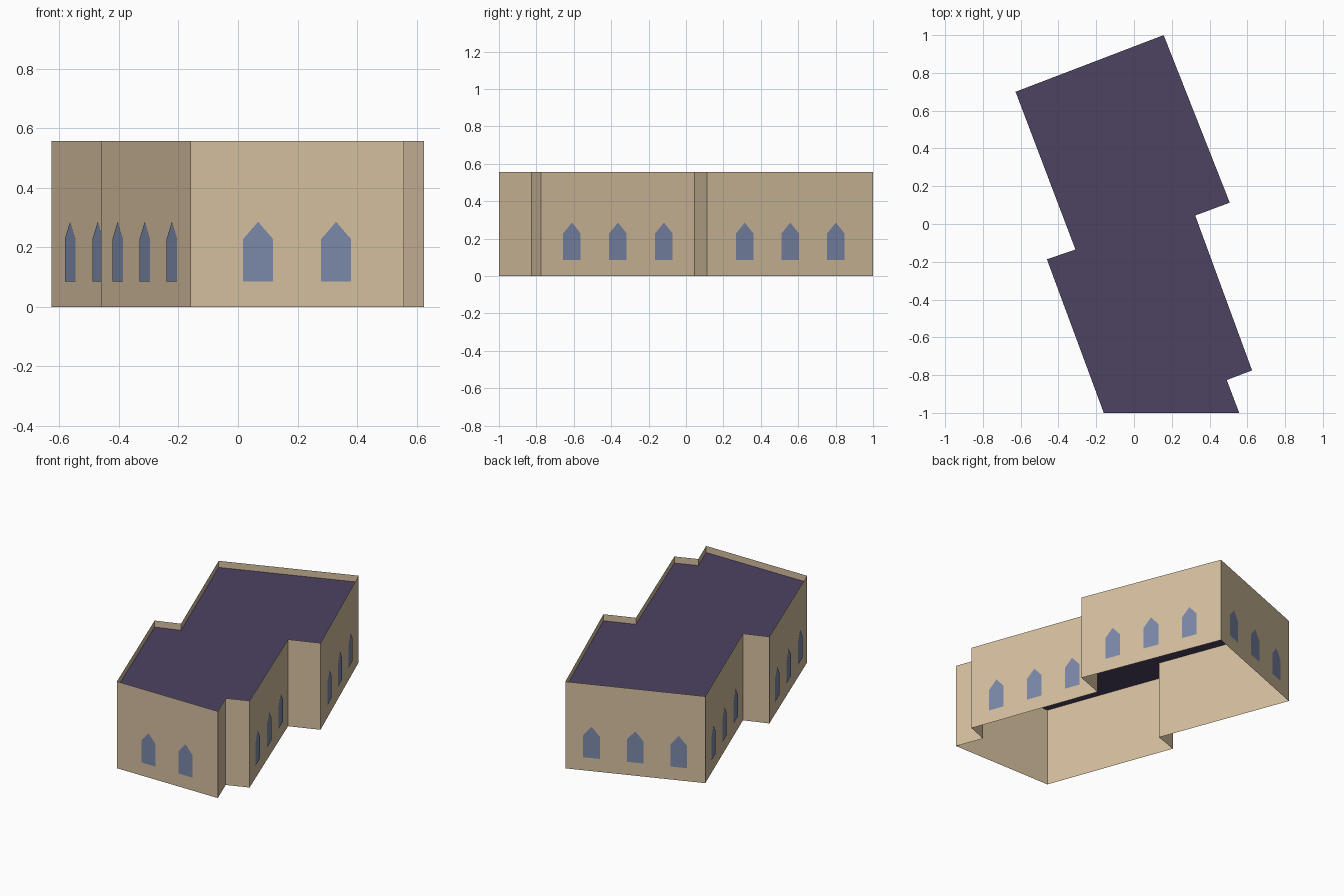
import bpy
import bmesh
from mathutils import Vector

cube = bpy.data.objects.get("Cube")
if cube:
    bpy.data.objects.remove(cube, do_unlink=True)

WALL_TOP = 0.557
ROOF_Z = 0.515
WINDOW_SPACING = 0.262
UP = Vector((0, 0, 1))


def make_material(name, rgb):
    linear = [((c / 255 + 0.055) / 1.055) ** 2.4 for c in rgb] + [1.0]
    mat = bpy.data.materials.new(name)
    mat.use_nodes = True
    mat.diffuse_color = linear
    bsdf = next(n for n in mat.node_tree.nodes if n.type == "BSDF_PRINCIPLED")
    bsdf.inputs["Base Color"].default_value = linear
    return mat


def make_object(name, polygons, mat):
    bm = bmesh.new()
    for poly in polygons:
        bm.faces.new([bm.verts.new(p) for p in poly])
    bmesh.ops.remove_doubles(bm, verts=bm.verts, dist=0.0001)
    mesh = bpy.data.meshes.new(name)
    bm.to_mesh(mesh)
    bm.free()
    mesh.materials.append(mat)
    obj = bpy.data.objects.new(name, mesh)
    bpy.context.collection.objects.link(obj)
    return obj


stone = make_material("tan stone", (213, 191, 159))
slate = make_material("purple roof", (77, 67, 97))
glass = make_material("blue glass", (123, 136, 169))

# Building footprint, clockwise from the back corner; each corner is followed
# by the number of windows on the wall that starts there
footprint = [
    ((0.157, 1.0), 3), ((0.507, 0.113), 0), ((0.324, 0.045), 3),
    ((0.625, -0.775), 0), ((0.491, -0.826), 0), ((0.557, -1.0), 2),
    ((-0.16, -1.0), 3), ((-0.461, -0.187), 0), ((-0.31, -0.135), 3),
    ((-0.627, 0.70), 3),
]
corners = [Vector((x, y, 0)) for (x, y), _ in footprint]

# Half-width and height outline of a pointed window
window_shape = [(0.05, 0.085), (-0.05, 0.085), (-0.05, 0.228), (0, 0.286), (0.05, 0.228)]

walls, windows = [], []
for i, (_, count) in enumerate(footprint):
    start, end = corners[i], corners[(i + 1) % len(corners)]
    along = (end - start).normalized()
    outward = UP.cross(along)
    walls.append([end, start, start + UP * WALL_TOP, end + UP * WALL_TOP])

    # Row of windows centred on the wall
    for k in range(count):
        shift = (k - (count - 1) / 2) * WINDOW_SPACING
        base = (start + end) / 2 + along * shift + outward * 0.003
        windows.append([base + along * u + UP * z for u, z in window_shape])

# Thin outer walls rising past the roof as a parapet, open underneath
make_object("outer_walls", walls, stone)
make_object("windows", windows, glass)

# Flat roof sunk below the parapet
make_object("flat_roof", [[c + UP * ROOF_Z for c in reversed(corners)]], slate)
